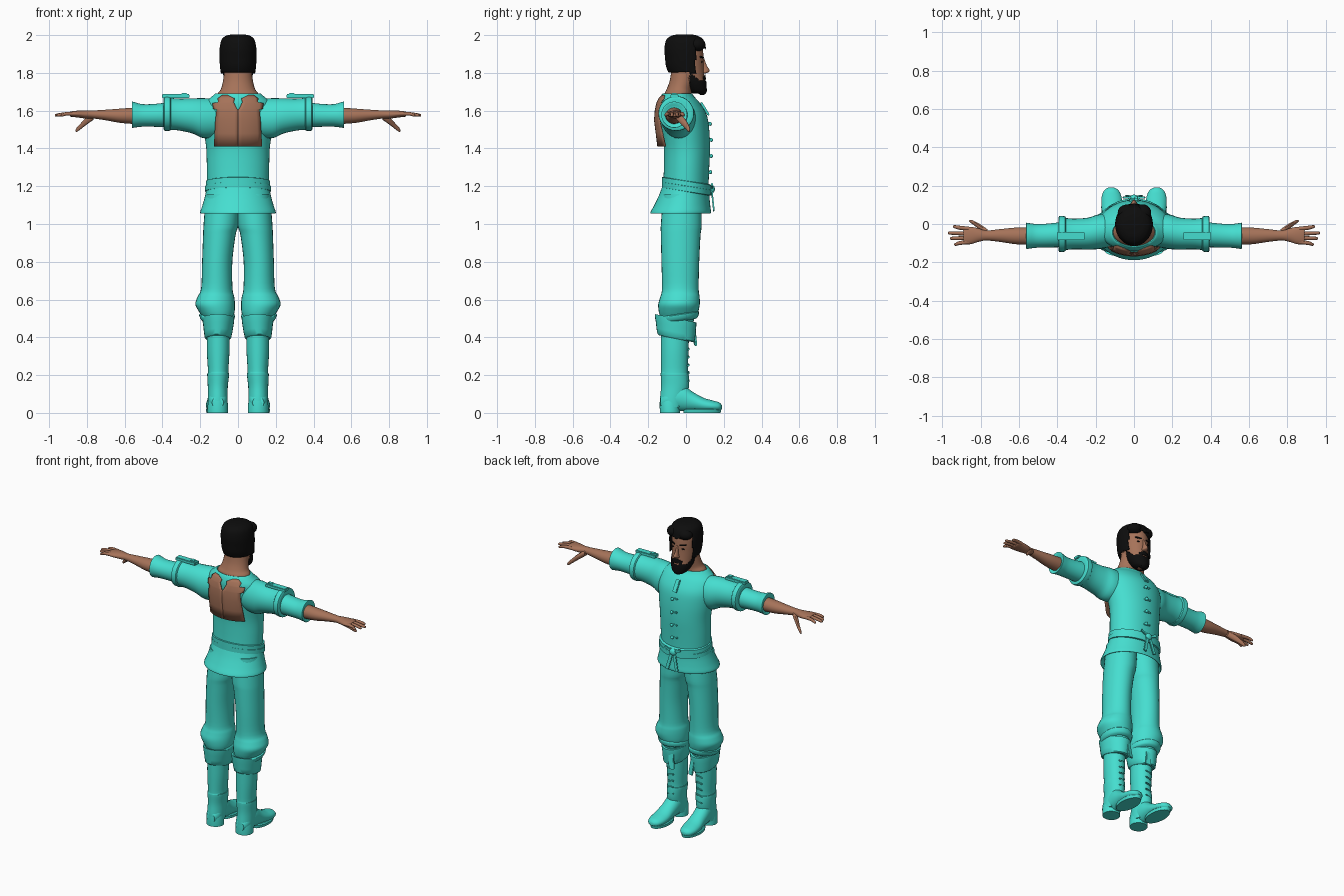
import bpy, bmesh, math
from mathutils import Vector, Matrix
from mathutils.bvhtree import BVHTree

if "Cube" in bpy.data.objects:
    bpy.data.objects.remove(bpy.data.objects["Cube"])


def material(name, colour):
    mat = bpy.data.materials.new(name)
    mat.use_nodes = True
    mat.diffuse_color = (*colour, 1)
    shader = mat.node_tree.nodes["Principled BSDF"]
    shader.inputs["Base Color"].default_value = (*colour, 1)
    shader.inputs["Roughness"].default_value = 0.8
    return mat


cloth = material("turquoise cloth", (0.06, 0.73, 0.63))
skin = material("warm skin", (0.38, 0.17, 0.1))
black = material("black hair", (0.004, 0.004, 0.004))
SIDES = (("left_", 1), ("right_", -1))
parts = []


def finish(name, bm, mat, side=1):
    """Turn a bmesh into an object, mirrored across x when side is -1."""
    bmesh.ops.scale(bm, vec=(side, 1, 1), verts=bm.verts)
    bmesh.ops.recalc_face_normals(bm, faces=bm.faces)
    mesh = bpy.data.meshes.new(name)
    bm.to_mesh(mesh)
    bm.free()
    mesh.materials.append(mat)
    obj = bpy.data.objects.new(name, mesh)
    bpy.context.collection.objects.link(obj)
    parts.append(obj)
    return obj


def spline(rings, steps):
    """Smoothly resample a list of ring tuples."""
    out = []
    for i in range(len(rings) - 1):
        a, b = rings[max(i - 1, 0)], rings[i]
        c, d = rings[i + 1], rings[min(i + 2, len(rings) - 1)]
        for k in range(steps):
            t = k / steps
            out.append([q + t / 2 * (r - p + t * (2 * p - 5 * q + 4 * r - s + t * (3 * (q - r) + s - p)))
                        for p, q, r, s in zip(a, b, c, d)])
    return out + [rings[-1]]


def loft(name, rings, mat, axis="z", side=1, steps=4, n=28, tilt=0, keep=None):
    """Rings are (position along axis, two centre values, two radii)."""
    bm = bmesh.new()
    loops = []
    for pos, c1, c2, r1, r2 in spline(rings, steps):
        loop = []
        for i in range(n):
            angle = math.tau * i / n
            u, v = c1 + r1 * math.cos(angle), c2 + r2 * math.sin(angle)
            co = {"z": (u, v, pos + tilt * v), "x": (pos, u, v), "y": (u, pos, max(v, 0))}[axis]
            loop.append(bm.verts.new(co))
        loops.append(loop)
    for low, high in zip(loops, loops[1:]):
        for i in range(n):
            j = (i + 1) % n
            bm.faces.new((low[i], low[j], high[j], high[i]))
    bm.faces.new(loops[0])
    bm.faces.new(loops[-1])
    if keep:
        drop = [f for f in bm.faces if not keep(f.calc_center_median())]
        bmesh.ops.delete(bm, geom=drop, context="FACES")
    return finish(name, bm, mat, side)


def box(name, centre, size, mat, side=1, turn=(0, 0, 0), bevel=0.003):
    bm = bmesh.new()
    bmesh.ops.create_cube(bm, size=1)
    bmesh.ops.scale(bm, vec=size, verts=bm.verts)
    bmesh.ops.bevel(bm, geom=bm.edges[:], offset=bevel, segments=2, affect="EDGES")
    for axis, angle in zip("XYZ", turn):
        bmesh.ops.rotate(bm, matrix=Matrix.Rotation(angle, 3, axis), verts=bm.verts)
    bmesh.ops.translate(bm, vec=centre, verts=bm.verts)
    return finish(name, bm, mat, side)


def ball(name, centre, size, mat, side=1):
    bm = bmesh.new()
    bmesh.ops.create_uvsphere(bm, u_segments=20, v_segments=12, radius=1)
    bmesh.ops.scale(bm, vec=size, verts=bm.verts)
    bmesh.ops.translate(bm, vec=centre, verts=bm.verts)
    return finish(name, bm, mat, side)


def thicken(obj, amount):
    mod = obj.modifiers.new("thickness", "SOLIDIFY")
    mod.thickness = amount


def surface_y(tree, x, z, facing):
    """Depth of a surface seen from the +y (1) or -y (-1) direction."""
    hit = tree.ray_cast(Vector((x, facing, z)), Vector((0, -facing, 0)))[0]
    return hit.y if hit else 0


def tree_of(obj):
    return BVHTree.FromPolygons([v.co for v in obj.data.vertices], [p.vertices[:] for p in obj.data.polygons])


# Shirt body, flared hem and tilted belt
shirt = loft("shirt_body", [
    (1.16, 0, 0, .16, .12), (1.22, 0, 0, .163, .12), (1.3, 0, .003, .165, .12),
    (1.4, 0, .005, .168, .122), (1.5, 0, -.003, .182, .126), (1.58, 0, -.015, .19, .124),
    (1.64, 0, -.034, .175, .108), (1.675, 0, -.045, .138, .088), (1.692, 0, -.045, .116, .077),
    (1.685, 0, -.045, .108, .07)], cloth, n=48)
loft("shirt_hem", [
    (1.2, 0, 0, .165, .125), (1.15, 0, -.01, .174, .134), (1.1, 0, -.02, .188, .148),
    (1.062, 0, -.028, .2, .16), (1.06, 0, -.028, .19, .15), (1.12, 0, -.01, .15, .11)], cloth, n=48)
for label, z, r in (("upper_belt", 1.213, .17), ("lower_belt", 1.187, .174)):
    loft(label, [(z - .018, 0, .003, r - .015, .118), (z - .014, 0, .003, r, .131),
                 (z + .014, 0, .003, r, .131), (z + .018, 0, .003, r - .015, .118)],
         cloth, tilt=-.16, steps=1, n=48)

# Belt knot and hanging ends, neck placket, chest ties
ball("belt_knot", (0, .137, 1.185), (.024, .016, .022), cloth)
for label, side in SIDES:
    box(label + "belt_end", (.022, .142, 1.125), (.024, .008, .12), cloth, side, (.1, -.25, 0))
    box(label + "belt_loop", (.035, .138, 1.2), (.05, .01, .018), cloth, side, (0, -.4, 0))
shirt_tree = tree_of(shirt)
box("neck_placket", (0, surface_y(shirt_tree, 0, 1.6, 1), 1.61), (.03, .012, .08), cloth, turn=(.55, 0, 0))
for i in range(4):
    z = 1.53 - i * .085
    y = surface_y(shirt_tree, 0, z, 1)
    box("chest_tie", (0, y, z), (.05, .014, .012), cloth, turn=(0, .15, 0))
    ball("chest_button", (.012, y + .008, z), (.01, .009, .01), cloth)

# Bare back panel standing off the shirt; rows are (height, inner, outer half width)
rows = [(1.41, 0, .128), (1.48, 0, .124), (1.55, 0, .12), (1.605, 0, .114), (1.61, .006, .132),
        (1.64, .02, .135), (1.645, .024, .105), (1.665, .018, .108), (1.682, .055, .085)]
for label, side in SIDES:
    bm = bmesh.new()
    grid = []
    for z, inner, outer in rows:
        lift = .006 + .028 * min(1, (1.682 - z) / .12)
        xs = [inner + (outer - inner) * k / 6 for k in range(7)]
        grid.append([bm.verts.new((x, surface_y(shirt_tree, x, z, -1) - lift, z)) for x in xs])
    for low, high in zip(grid, grid[1:]):
        for k in range(6):
            bm.faces.new((low[k], low[k + 1], high[k + 1], high[k]))
    thicken(finish(label + "bare_back", bm, skin, side), .005)

# Arms and hands
for label, side in SIDES:
    loft(label + "upper_sleeve", [
        (.08, -.03, 1.56, .08, .1), (.18, -.04, 1.56, .09, .106), (.24, -.05, 1.572, .083, .093),
        (.32, -.052, 1.58, .08, .084), (.38, -.052, 1.585, .087, .087), (.392, -.052, 1.585, .086, .086),
        (.39, -.052, 1.58, .066, .066)], cloth, "x", side)
    loft(label + "sleeve_roll", [
        (.355, -.052, 1.585, .08, .08), (.36, -.052, 1.585, .092, .091),
        (.39, -.052, 1.585, .093, .091), (.395, -.052, 1.585, .075, .075)], cloth, "x", side, steps=2)
    loft(label + "lower_sleeve", [
        (.37, -.055, 1.578, .066, .066), (.45, -.06, 1.575, .062, .06), (.51, -.062, 1.575, .062, .06),
        (.55, -.062, 1.578, .067, .068), (.562, -.062, 1.578, .067, .068), (.555, -.062, 1.576, .045, .045)],
        cloth, "x", side)
    box(label + "shoulder_strap", (.33, -.062, 1.677), (.145, .042, .02), cloth, side)
    box(label + "strap_buckle", (.285, -.062, 1.689), (.03, .03, .008), cloth, side)
    loft(label + "forearm", [
        (.54, -.063, 1.573, .046, .044), (.62, -.062, 1.573, .043, .038), (.7, -.06, 1.577, .033, .028),
        (.77, -.06, 1.58, .026, .021), (.81, -.058, 1.58, .035, .021), (.85, -.06, 1.582, .045, .018),
        (.885, -.062, 1.582, .044, .014), (.89, -.062, 1.582, .036, .008)], skin, "x", side)
    for finger, y, tip_y, tip_x in (("index", -.025, -.014, .945), ("middle", -.05, -.047, .97),
                                    ("ring", -.073, -.075, .96), ("little", -.093, -.106, .938)):
        loft(label + finger + "_finger", [
            (.86, y, 1.583, .011, .011), (.91, (y + tip_y) / 2, 1.583, .0105, .01),
            (tip_x - .008, tip_y, 1.576, .008, .008), (tip_x, tip_y, 1.575, .003, .003)],
            skin, "x", side, n=10)
    loft(label + "thumb", [
        (.765, -.045, 1.57, .018, .018), (.8, -.02, 1.547, .017, .02), (.83, .002, 1.52, .012, .016),
        (.852, .014, 1.5, .008, .012), (.86, .017, 1.494, .002, .004)], skin, "x", side, n=12)

# Legs: trousers, turned cuffs, boots
for label, side in SIDES:
    loft(label + "trouser_leg", [
        (1.16, .08, -.02, .09, .1), (1, .09, -.025, .092, .108), (.94, .099, -.028, .086, .105),
        (.8, .11, -.03, .08, .1), (.66, .112, -.03, .083, .097), (.615, .117, -.032, .097, .104),
        (.575, .121, -.037, .105, .11), (.535, .112, -.04, .094, .104), (.5, .105, -.045, .078, .09),
        (.46, .105, -.05, .07, .085)], cloth, side=side)
    loft(label + "knee_fold", [
        (.53, .112, -.035, .08, .09), (.525, .112, -.035, .094, .103), (.5, .108, -.035, .088, .099),
        (.49, .108, -.035, .07, .085)], cloth, side=side, tilt=.15)
    loft(label + "boot_cuff", [
        (.485, .104, -.055, .07, .09), (.49, .104, -.055, .084, .11), (.45, .104, -.054, .08, .106),
        (.388, .106, -.053, .07, .098), (.384, .106, -.053, .06, .08)], cloth, side=side, tilt=-.2, steps=2)
    box(label + "cuff_tab", (.075, .046, .405), (.035, .012, .1), cloth, side, (.12, .1, .2))
    loft(label + "boot_shaft", [
        (.43, .105, -.058, .06, .075), (.33, .105, -.06, .06, .073), (.22, .105, -.061, .054, .071),
        (.205, .105, -.06, .058, .074), (.14, .107, -.058, .053, .074), (.07, .107, -.07, .052, .068),
        (.03, .107, -.075, .05, .062)], cloth, side=side)
    loft(label + "boot_foot", [
        (-.135, .107, .055, .03, .03), (-.1, .107, .07, .048, .055), (-.03, .109, .083, .05, .073),
        (.03, .112, .062, .05, .053), (.09, .115, .043, .055, .038), (.14, .117, .036, .052, .03),
        (.175, .118, .033, .038, .023), (.19, .118, .031, .015, .01)], cloth, "y", side)
    loft(label + "boot_heel", [
        (0, .107, -.085, .054, .053), (.05, .107, -.085, .053, .055), (.085, .107, -.08, .045, .055)],
        cloth, side=side, steps=1)
    loft(label + "boot_sole", [
        (0, .114, .085, .052, .098), (.018, .115, .087, .056, .1), (.024, .115, .087, .05, .094)],
        cloth, side=side, steps=1)
    for i in range(5):
        z = .17 + i * .042
        box(label + "boot_lace", (.105, .012, z), (.045, .012, .01), cloth, side, (0, .2, 0))

# Neck and head
loft("neck", [
    (1.65, 0, -.045, .112, .074), (1.69, 0, -.042, .108, .072), (1.715, 0, -.034, .09, .068),
    (1.76, 0, -.02, .079, .066), (1.83, 0, -.01, .07, .065)], skin)
skull = [(1.69, 0, .07, .022, .025), (1.705, 0, .06, .042, .042), (1.74, 0, .042, .06, .06),
         (1.78, 0, .018, .07, .079), (1.83, 0, .004, .077, .09), (1.88, 0, 0, .08, .093),
         (1.93, 0, -.004, .079, .092), (1.96, 0, -.006, .069, .08), (1.98, 0, -.008, .045, .05),
         (1.986, 0, -.008, .012, .014)]
head = loft("head", skull, skin, n=48, steps=6)


def shell(name, grow, keep):
    """Hair layer: the skull grown outward and trimmed by a rule."""
    grown = [(z + (grow if z > 1.95 else 0), x, y, rx + grow, ry + grow) for z, x, y, rx, ry in skull]
    thicken(loft(name, grown, black, n=72, steps=8, keep=keep), -.004)


def is_hair(p):
    sideburn = p.z > 1.8 and .02 < p.y < .05
    return p.z > 1.925 + .25 * abs(p.x) * (p.y > .05) or (p.z > 1.805 and p.y < .02) or sideburn


def is_beard(p):
    if p.y < .02 or (abs(p.x) < .02 and 1.752 < p.z < 1.764):
        return False
    cheek = 1.76 + max(0, .07 - p.y) * .9
    moustache = abs(p.x) < .036 and p.z < 1.793 - .4 * abs(p.x)
    return p.z < cheek or moustache


shell("hair", .014, is_hair)
shell("beard", .007, is_beard)
ball("quiff", (.045, .058, 1.95), (.045, .045, .036), black)
ball("quiff_side", (-.035, .06, 1.948), (.05, .042, .034), black)
ball("crown_hair", (-.015, -.005, 1.955), (.078, .085, .045), black)
ball("chin_beard", (0, .085, 1.71), (.032, .026, .028), black)

# Facial features
loft("nose", [(1.797, 0, .09, .012, .014), (1.803, 0, .096, .018, .022), (1.815, 0, .099, .014, .026),
              (1.84, 0, .094, .009, .016), (1.875, 0, .09, .008, .007)], skin, n=14)
head_tree = tree_of(head)
for label, side in SIDES:
    ball(label + "ear", (.083, -.002, 1.835), (.011, .02, .032), skin, side)
    box(label + "eyebrow", (.035, surface_y(head_tree, .035, 1.883, 1), 1.883), (.042, .012, .01),
        black, side, (0, -.12, -.35))
    ball(label + "eye", (.033, surface_y(head_tree, .033, 1.858, 1) - .001, 1.858), (.014, .004, .005), black, side)

# Smooth shading with sharp edges kept
bpy.ops.object.select_all(action="DESELECT")
for obj in parts:
    obj.select_set(True)
bpy.context.view_layer.objects.active = shirt
bpy.ops.object.shade_smooth_by_angle(angle=math.radians(40))
